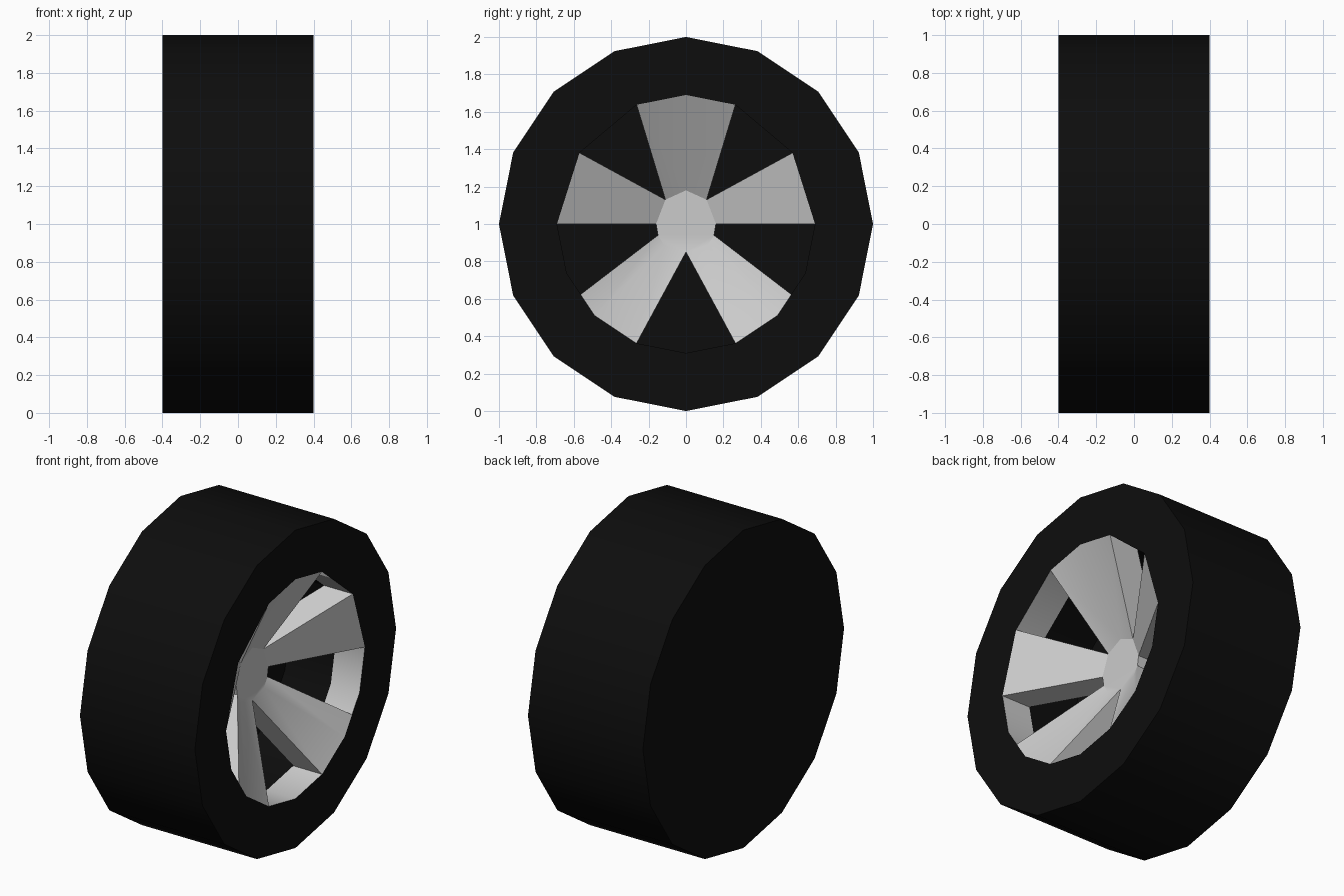
import bpy, bmesh
from math import cos, sin, radians

if "Cube" in bpy.data.objects:
    bpy.data.objects.remove(bpy.data.objects["Cube"])

CZ = 1.0                                    # wheel axle height
FRONT, BARREL_BACK, FLOOR, BACK = 0.4, 0.2, -0.12, -0.4
HUB_X, DEPTH, RIM_R = 0.1, 0.2, 0.69


def polar(r, deg):
    return (r * cos(radians(deg)), r * sin(radians(deg)))


def full_loop(half):
    """Counter-clockwise loop from a top-to-bottom right-hand half profile."""
    left = [(-y, z) for y, z in half[1:-1]]
    return [half[0]] + left + [half[-1]] + half[-2:0:-1]


def add_loop(bm, pts, x):
    return [bm.verts.new((x, y, z + CZ)) for y, z in pts]


def bridge(bm, a, b):
    for i in range(len(a)):
        j = (i + 1) % len(a)
        bm.faces.new((a[i], a[j], b[j], b[i]))


def finish(bm, name, mat=None):
    mesh = bpy.data.meshes.new(name)
    bm.to_mesh(mesh)
    bm.free()
    ob = bpy.data.objects.new(name, mesh)
    bpy.context.collection.objects.link(ob)
    if mat:
        mesh.materials.append(mat)
    bpy.ops.object.select_all(action='DESELECT')
    ob.select_set(True)
    bpy.context.view_layer.objects.active = ob
    bpy.ops.object.shade_smooth_by_angle(angle=radians(30))
    return ob


rubber = bpy.data.materials.new("black_rubber")
rubber.diffuse_color = (0.004, 0.004, 0.004, 1)
rubber.use_nodes = True
rubber.node_tree.nodes["Principled BSDF"].inputs["Base Color"].default_value = rubber.diffuse_color

# Half profiles (y, z), top to bottom
rim_half = [polar(r, a) for r, a in (
    (RIM_R, 90), (RIM_R, 67.5), (0.685, 33.75), (RIM_R, 0), (RIM_R, -22.5),
    (0.677, -33.75), (RIM_R, -45), (RIM_R, -67.5), (RIM_R, -90))]
hub_half = [(0, 0.18), (0.11, 0.13), (0.16, 0), (0.15, -0.06), (0.115, -0.115), (0, -0.15)]
rim_loop = full_loop(rim_half)
tire_loop = [polar(1, 90 + 22.5 * i) for i in range(16)]

# Tire: tread, sidewall, recessed well and closed back
bm = bmesh.new()
outer_back = add_loop(bm, tire_loop, BACK)
outer_front = add_loop(bm, tire_loop, FRONT)
hole_front = add_loop(bm, rim_loop, FRONT)
bridge(bm, outer_back, outer_front)
bridge(bm, outer_front, hole_front)
bm.faces.new(outer_back[::-1])
well_front = add_loop(bm, rim_loop, BARREL_BACK)
well_back = add_loop(bm, rim_loop, FLOOR)
bridge(bm, well_front, well_back)
bm.faces.new(well_back)
finish(bm, "tire", rubber)

# Rim barrel: grey band lining the opening
bm = bmesh.new()
bridge(bm, add_loop(bm, rim_loop, FRONT), add_loop(bm, rim_loop, BARREL_BACK))
finish(bm, "rim_barrel")

# Dished hub with five spokes: front faces first, then thickness
bm = bmesh.new()
bm.faces.new(add_loop(bm, full_loop(hub_half), HUB_X))
panels = [(0, 1, 1, 0), (1, 2, 3, 2), (3, 4, 6, 5), (4, 5, 7, 6)]  # hub, hub, rim, rim
for side in (1, -1):
    for h0, h1, r1, r0 in panels:
        inner = [(side * hub_half[k][0], hub_half[k][1]) for k in (h0, h1)]
        outer = [(side * rim_half[k][0], rim_half[k][1]) for k in (r1, r0)]
        bm.faces.new(add_loop(bm, inner, HUB_X) + add_loop(bm, outer, FRONT))
bmesh.ops.remove_doubles(bm, verts=bm.verts, dist=0.0005)
front_faces = list(bm.faces)
border = [e for e in bm.edges if len(e.link_faces) == 1]
behind = {v: bm.verts.new((v.co.x - DEPTH, v.co.y, v.co.z)) for v in list(bm.verts)}
for f in front_faces:
    bm.faces.new([behind[v] for v in reversed(f.verts)])
for e in border:
    a, b = e.verts
    bm.faces.new((a, b, behind[b], behind[a]))
bmesh.ops.recalc_face_normals(bm, faces=bm.faces)
finish(bm, "hub_and_spokes")
